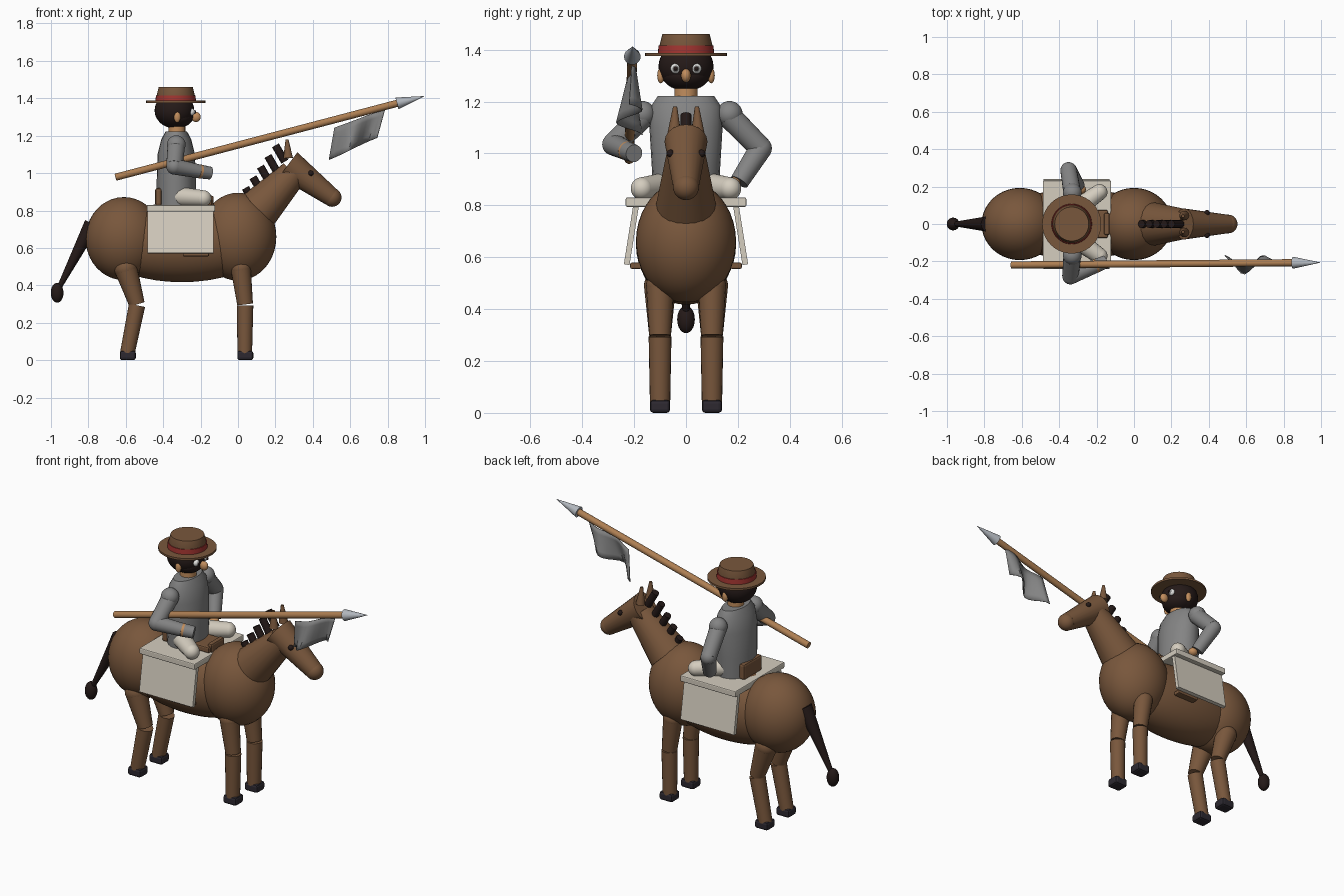
import bpy, bmesh, math
from mathutils import Vector

cube = bpy.data.objects.get("Cube")
if cube:
    bpy.data.objects.remove(cube, do_unlink=True)


def material(name, r, g, b):
    m = bpy.data.materials.new(name)
    m.use_nodes = True
    m.diffuse_color = (r, g, b, 1)
    node = next(n for n in m.node_tree.nodes if n.type == 'BSDF_PRINCIPLED')
    node.inputs["Base Color"].default_value = (r, g, b, 1)
    return m


BROWN = material("coat brown", .19, .095, .045)
DARK = material("dark hair", .018, .010, .009)
HOOF = material("hoof black", .026, .022, .03)
CREAM = material("cream cloth", .66, .61, .52)
GREY = material("jacket grey", .23, .23, .23)
WOOD = material("lance wood", .42, .21, .085)
STEEL = material("steel", .45, .48, .52)
RED = material("hat band red", .36, .035, .03)
SKIN = material("skin tan", .54, .27, .11)
WHITE = material("eye white", .8, .8, .78)


def finish(name, mat, smooth=True):
    o = bpy.context.object
    o.name = name
    o.data.materials.append(mat)
    if smooth:
        bpy.ops.object.shade_smooth_by_angle(angle=math.radians(40))
    return o


def ball(name, mat, loc, size, seg=32):
    bpy.ops.mesh.primitive_uv_sphere_add(segments=seg, ring_count=seg // 2, location=loc)
    o = bpy.context.object
    o.scale = size if isinstance(size, tuple) else (size,) * 3
    return finish(name, mat)


def limb(name, mat, a, b, r1, r2, sides=20):
    a, b = Vector(a), Vector(b)
    d = b - a
    bpy.ops.mesh.primitive_cone_add(vertices=sides, radius1=r1, radius2=r2, depth=d.length,
                                    location=(a + b) / 2,
                                    rotation=d.to_track_quat('Z', 'Y').to_euler())
    return finish(name, mat)


def box(name, mat, loc, size, bevel=0.0, rot=(0, 0, 0)):
    bpy.ops.mesh.primitive_cube_add(size=1, location=loc, rotation=rot)
    o = bpy.context.object
    o.scale = size
    bpy.ops.object.transform_apply(location=False, rotation=False, scale=True)
    if bevel:
        mod = o.modifiers.new("soft edge", 'BEVEL')
        mod.width, mod.segments = bevel, 2
    return finish(name, mat, False)


def loft(name, mat, x, rings, sides=24):
    """Stack of elliptical rings (z, rx, ry), capped at both ends."""
    bm = bmesh.new()
    loops = []
    for z, rx, ry in rings:
        loops.append([bm.verts.new((x + rx * math.cos(t), ry * math.sin(t), z))
                      for t in (i * math.tau / sides for i in range(sides))])
    for lo, hi in zip(loops, loops[1:]):
        for i in range(sides):
            j = (i + 1) % sides
            bm.faces.new((lo[i], lo[j], hi[j], hi[i]))
    bm.faces.new(loops[0][::-1])
    bm.faces.new(loops[-1])
    return from_bmesh(name, mat, bm)


def from_bmesh(name, mat, bm):
    me = bpy.data.meshes.new(name)
    bm.to_mesh(me)
    bm.free()
    o = bpy.data.objects.new(name, me)
    bpy.context.collection.objects.link(o)
    bpy.ops.object.select_all(action='DESELECT')
    bpy.context.view_layer.objects.active = o
    o.select_set(True)
    return finish(name, mat)


# Horse body, neck and head
ball("chest", BROWN, (0, 0, .66), (.205, .193, .235), 40)
ball("rump", BROWN, (-.61, 0, .65), (.205, .193, .222), 40)
ball("barrel", BROWN, (-.3, 0, .63), (.46, .185, .213), 40)
limb("horse_neck", BROWN, (.11, 0, .805), (.298, 0, 1.0), .115, .075)
limb("horse_head", BROWN, (.268, 0, 1.045), (.5, 0, .872), .083, .05)
ball("muzzle", BROWN, (.503, 0, .87), .05)

# Mane tufts grow taller toward the head
for i in range(5):
    t = i / 4
    p = Vector((.055 + .17 * t, 0, .895 + .21 * t))
    d = Vector((-.5, 0, .87)) * (.03 + .02 * t)
    limb(f"mane_{i + 1}", DARK, p - d, p + d, .021, .021, 12)

# Tail
limb("tail", DARK, (-.78, 0, .73), (-.96, 0, .38), .042, .012)
ball("tail_tuft", DARK, (-.967, 0, .36), (.034, .034, .053))

for side, s in (("left", 1), ("right", -1)):
    # Horse ears and eyes
    limb(f"horse_ear_{side}", BROWN, (.268, s * .045, 1.08), (.262, s * .042, 1.18), .026, .008, 12)
    ball(f"horse_eye_{side}", DARK, (.39, s * .06, 1.0), .015, 16)
    # Horse legs: hip x, hip radius, knee x, hoof x
    for end, hip, r, knee, foot in (("front", .015, .054, .038, .036), ("hind", -.6, .062, -.54, -.592)):
        y = s * .1
        ball(f"{end}_hip_{side}", BROWN, (hip, y, .49), r)
        limb(f"{end}_upper_leg_{side}", BROWN, (hip, y, .49), (knee, y, .298), r, .042)
        limb(f"{end}_lower_leg_{side}", BROWN, (knee, y, .293), (foot, y, .035), .044, .039)
        box(f"{end}_hoof_{side}", HOOF, (foot + .003, y, .025), (.086, .078, .05), .013)
    # Saddle cloth side panel, flaring outward at the bottom, and shoe below it
    box(f"saddle_panel_{side}", CREAM, (-.307, s * .209, .695), (.352, .022, .25), 0,
        (s * math.radians(9), 0, 0))
    box(f"shoe_{side}", BROWN, (-.225, s * .193, .567), (.14, .045, .024), .006)
    # Rider thigh, shoulder, ear and eye
    hip, knee = (-.32, s * .075, .875), (-.185, s * .17, .865)
    ball(f"hip_{side}", CREAM, hip, .053)
    limb(f"thigh_{side}", CREAM, hip, knee, .053, .043)
    ball(f"knee_{side}", CREAM, knee, .043)
    ball(f"shoulder_{side}", GREY, (-.33, s * .168, 1.152), .05)
    ball(f"ear_{side}", SKIN, (-.325, s * .097, 1.3), (.018, .014, .03), 16)
    ball(f"eye_{side}", WHITE, (-.25, s * .04, 1.327), .02, 16)
    ball(f"iris_{side}", GREY, (-.238, s * .04, 1.327), .0125, 16)
    ball(f"pupil_{side}", DARK, (-.232, s * .04, 1.327), .009, 16)

# Saddle
box("saddle_cloth_top", CREAM, (-.305, 0, .812), (.365, .465, .036), .006)
box("saddle_seat", BROWN, (-.29, 0, .845), (.3, .15, .035), .008)
box("saddle_cantle", BROWN, (-.425, 0, .872), (.036, .17, .095), .012)
box("saddle_pommel", BROWN, (-.145, 0, .852), (.03, .12, .055), .01)

# Rider torso and head
loft("torso", GREY, -.33, ((.83, .103, .125), (.95, .105, .132), (1.1, .1, .141),
                           (1.18, .08, .136), (1.222, .058, .108)))
limb("rider_neck", SKIN, (-.327, 0, 1.2), (-.327, 0, 1.26), .045, .045)
ball("head_hair", DARK, (-.34, 0, 1.335), (.106, .106, .095))
ball("beard", DARK, (-.325, 0, 1.3), (.085, .09, .058))
ball("nose", SKIN, (-.225, 0, 1.3), (.026, .019, .027), 20)

# Straw hat
loft("hat_brim", BROWN, -.333, ((1.375, .158, .158), (1.387, .158, .158)), 40)
loft("hat_band", RED, -.333, ((1.386, .108, .108), (1.416, .106, .106)), 40)
loft("hat_crown", BROWN, -.333, ((1.4, .1, .1), (1.416, .102, .102), (1.46, .091, .091)), 40)

# Left arm with the hand on the hip
elbow, wrist = (-.35, .288, 1.02), (-.3, .205, .89)
limb("upper_arm_left", GREY, (-.33, .165, 1.145), elbow, .047, .044)
ball("elbow_left", GREY, elbow, .043)
limb("forearm_left", GREY, elbow, wrist, .044, .037)
ball("hand_left", SKIN, (-.285, .185, .885), (.028, .025, .024), 20)

# Right arm reaching forward
elbow, cuff, grip = Vector((-.34, -.28, 1.035)), Vector((-.21, -.227, 1.01)), Vector((-.148, -.2, 1.0))
limb("upper_arm_right", GREY, (-.33, -.165, 1.145), elbow, .047, .044)
ball("elbow_right", GREY, elbow, .043)
limb("forearm_right", GREY, elbow, cuff, .043, .037)
limb("cuff_right", SKIN, cuff, cuff.lerp(grip, .2), .037, .037)
limb("glove_right", GREY, cuff.lerp(grip, .2), grip, .037, .034)

# Lance
butt, neck, tip = (-.655, -.219, .978), (.85, -.207, 1.373), (.995, -.206, 1.411)
limb("lance_shaft", WOOD, butt, neck, .019, .019)
limb("lance_tip", STEEL, neck, tip, .032, .001)

# Rippling pennant, folds deepening toward the lower edge
top_a, top_b = Vector((.515, -.215, 1.243)), Vector((.785, -.21, 1.342))
low_a, low_b = Vector((.485, -.22, 1.07)), Vector((.742, -.22, 1.19))
cols, rows = 12, 5
bm = bmesh.new()
grid = []
for r in range(rows + 1):
    v = r / rows
    row = []
    for c in range(cols + 1):
        u = c / cols
        p = top_a.lerp(top_b, u).lerp(low_a.lerp(low_b, u), v)
        p.y += (.015 + .035 * v) * math.cos(u * math.tau * 1.25)
        row.append(bm.verts.new(p))
    grid.append(row)
for r in range(rows):
    for c in range(cols):
        bm.faces.new((grid[r][c], grid[r + 1][c], grid[r + 1][c + 1], grid[r][c + 1]))
pennant = from_bmesh("pennant", GREY, bm)
pennant.modifiers.new("cloth thickness", 'SOLIDIFY').thickness = .004
